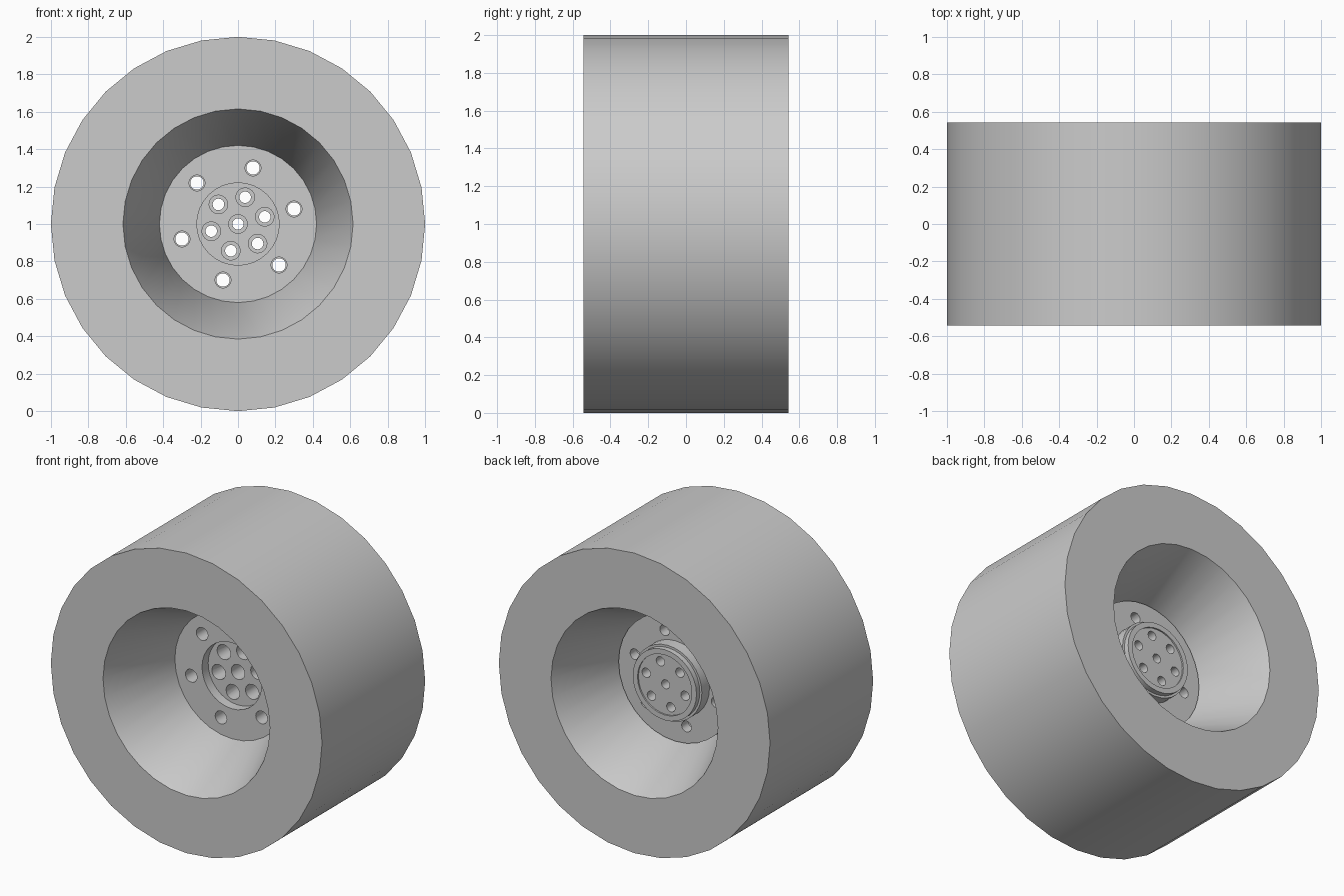
import bpy
import bmesh
from math import cos, sin, radians, tau

cube = bpy.data.objects.get("Cube")
if cube:
    bpy.data.objects.remove(cube, do_unlink=True)

# Plain grey material
grey = bpy.data.materials.new("grey")
grey.use_nodes = True
grey.diffuse_color = (0.6, 0.6, 0.6, 1)
grey.node_tree.nodes["Principled BSDF"].inputs["Base Color"].default_value = (0.6, 0.6, 0.6, 1)

AXLE = 1.0


def lathe(bm, profile, sides, cx=0.0, cz=AXLE, closed=False):
    """Spin (radius, y) points round an axis parallel to y."""
    rings = []
    for i in range(sides):
        a = tau * i / sides
        rings.append([bm.verts.new((cx + r * cos(a), y, cz + r * sin(a))) for r, y in profile])
    steps = len(profile) if closed else len(profile) - 1
    for i in range(sides):
        here, there = rings[i], rings[(i + 1) % sides]
        for j in range(steps):
            k = (j + 1) % len(profile)
            bm.faces.new((here[j], here[k], there[k], there[j]))


def finish(bm, name):
    bmesh.ops.remove_doubles(bm, verts=bm.verts, dist=1e-5)
    bmesh.ops.recalc_face_normals(bm, faces=bm.faces)
    mesh = bpy.data.meshes.new(name)
    bm.to_mesh(mesh)
    bm.free()
    mesh.materials.append(grey)
    obj = bpy.data.objects.new(name, mesh)
    bpy.context.collection.objects.link(obj)
    return obj


def select(obj):
    bpy.ops.object.select_all(action="DESELECT")
    obj.select_set(True)
    bpy.context.view_layer.objects.active = obj


# Tyre: wide tread, flat side walls, conical dishes down to the bore
bm = bmesh.new()
lathe(bm, [(1, -0.543), (1, 0.543), (0.615, 0.543), (0.42, 0.065),
           (0.42, -0.065), (0.615, -0.543)], 32, closed=True)
tyre = finish(bm, "tyre")

# Hub: bolt plate with a front recess and a stepped boss on the back
bm = bmesh.new()
lathe(bm, [(0, 0), (0.22, 0), (0.22, -0.065), (0.42, -0.065), (0.42, 0.11),
           (0.25, 0.11), (0.25, 0.19), (0.235, 0.19), (0.235, 0.225),
           (0.2, 0.225), (0.2, 0.215), (0, 0.215)], 32)
hub = finish(bm, "hub")

# Stepped drill for all the bolt holes
bm = bmesh.new()


def drill(cx, cz, wide, narrow, front, step, back):
    lathe(bm, [(0, front), (wide, front), (wide, step), (narrow, step),
               (narrow, back), (0, back)], 16, cx, cz)


drill(0, AXLE, 0.05, 0.03, -0.03, 0.13, 0.3)
for n in range(6):
    a = radians(15 + 60 * n)
    drill(0.148 * cos(a), AXLE + 0.148 * sin(a), 0.05, 0.031, -0.03, 0.13, 0.3)
    drill(0.31 * cos(a), AXLE + 0.31 * sin(a), 0.043, 0.036, -0.1, 0.04, 0.2)
cutter = finish(bm, "hole_cutter")
cutter.hide_render = True

cut = hub.modifiers.new("holes", "BOOLEAN")
cut.operation = "DIFFERENCE"
cut.solver = "EXACT"
cut.object = cutter
select(hub)
bpy.ops.object.modifier_apply(modifier=cut.name)
bpy.data.objects.remove(cutter, do_unlink=True)

# Smooth round walls, sharp rims
for obj in (tyre, hub):
    select(obj)
    bpy.ops.object.shade_smooth_by_angle(angle=radians(30))
